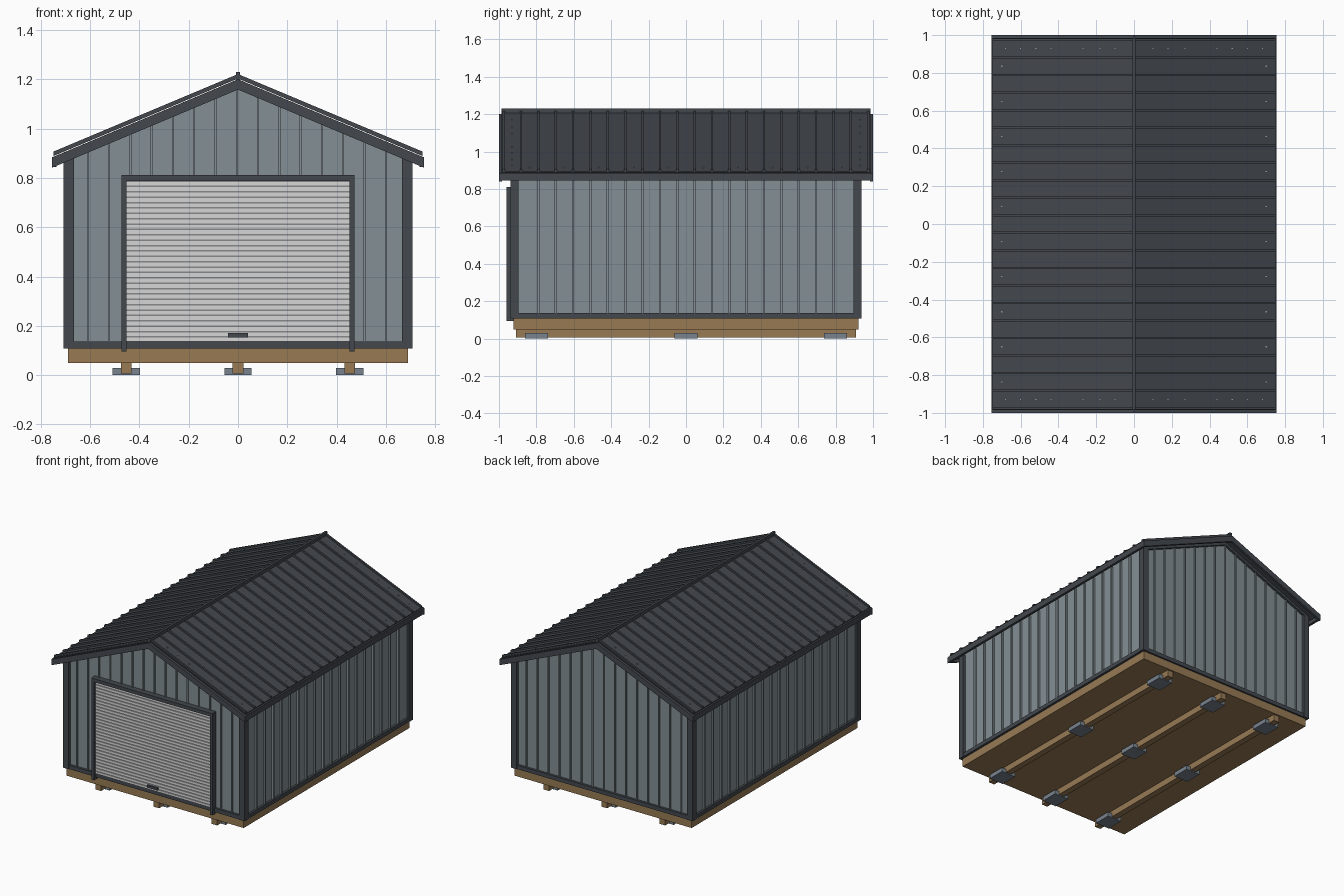
import bpy, bmesh, math
from mathutils import Matrix, Vector

if "Cube" in bpy.data.objects:
    bpy.data.objects.remove(bpy.data.objects["Cube"])


def lin(c):
    c /= 255
    return c / 12.92 if c <= 0.04045 else ((c + 0.055) / 1.055) ** 2.4


def material(name, r, g, b):
    m = bpy.data.materials.new(name)
    m.diffuse_color = (lin(r), lin(g), lin(b), 1)
    m.use_nodes = True
    m.node_tree.nodes["Principled BSDF"].inputs["Base Color"].default_value = m.diffuse_color
    return m


WALL = material("blue_grey_siding", 131, 143, 148)
TRIM = material("charcoal_metal", 67, 72, 78)
WOOD = material("timber", 151, 122, 84)
SLAT = material("light_shutter", 214, 214, 214)
GAP = material("shutter_groove", 135, 136, 138)
BLOCK = material("concrete_block", 120, 132, 143)
SCREW = material("screw_grey", 150, 155, 160)


def finish(name, bm, mat):
    bmesh.ops.recalc_face_normals(bm, faces=bm.faces)
    me = bpy.data.meshes.new(name)
    bm.to_mesh(me)
    bm.free()
    me.materials.append(mat)
    ob = bpy.data.objects.new(name, me)
    bpy.context.collection.objects.link(ob)
    return ob


def boxes(name, mat, items):
    """Each item is (x0, x1, y0, y1, z0, z1)."""
    bm = bmesh.new()
    for x0, x1, y0, y1, z0, z1 in items:
        mid = Vector(((x0 + x1) / 2, (y0 + y1) / 2, (z0 + z1) / 2))
        size = Matrix.Diagonal((x1 - x0, y1 - y0, z1 - z0, 1))
        bmesh.ops.create_cube(bm, size=1, matrix=Matrix.Translation(mid) @ size)
    return finish(name, bm, mat)


def prisms(name, mat, items):
    """Each item is (xz outline, y0, y1)."""
    bm = bmesh.new()
    for pts, y0, y1 in items:
        a = [bm.verts.new((x, y0, z)) for x, z in pts]
        b = [bm.verts.new((x, y1, z)) for x, z in pts]
        bm.faces.new(a)
        bm.faces.new(b[::-1])
        for i in range(len(a)):
            j = (i + 1) % len(a)
            bm.faces.new((a[i], a[j], b[j], b[i]))
    return finish(name, bm, mat)


SLOPE = 0.42


def slope_band(side, top, thick, reach):
    """Outline of one sloping roof layer, from the ridge to the eave."""
    drop = SLOPE * reach
    return [(0, top), (side * reach, top - drop),
            (side * reach, top - drop - thick), (0, top - thick)]


SIDES = (-1, 1)


def span(s, a, b):
    return (min(s * a, s * b), max(s * a, s * b))


# Foundation: blocks, skids and floor platform
skid_x = (-0.453, 0, 0.453)
boxes("foundation_blocks", BLOCK,
      [(x - 0.055, x + 0.055, y - 0.062, y + 0.062, 0, 0.03)
       for x in skid_x for y in (-0.8, 0, 0.8)])
boxes("floor_skids", WOOD,
      [(x - 0.022, x + 0.022, -0.91, 0.91, 0.006, 0.05) for x in skid_x])
boxes("floor_platform", WOOD, [(-0.69, 0.69, -0.922, 0.922, 0.05, 0.108)])

# Gabled body
prisms("wall_body", WALL, [([(-0.69, 0.108), (0.69, 0.108), (0.69, 0.895),
                             (0, 1.185), (-0.69, 0.895)], -0.918, 0.918)])

# Siding ribs on gable ends and long walls
gable_x = [-0.609 + i * 0.0863 for i in range(15)]
boxes("gable_siding_ribs", WALL,
      [(x - 0.004, x + 0.004, *span(s, 0.91, 0.928), 0.11,
        1.175 - SLOPE * (abs(x) + 0.004))
       for x in gable_x for s in SIDES])
rib_y = [-0.882 + i * 0.0928 for i in range(20)]
boxes("side_siding_ribs", WALL,
      [(*span(s, 0.68, 0.702), y - 0.006, y + 0.006, 0.11, 0.88)
       for y in rib_y[1:-1] for s in SIDES])

# Corner and base trim
boxes("corner_trim", TRIM,
      [(*span(sx, 0.665, 0.708), *span(sy, 0.895, 0.938), 0.108, 0.88)
       for sx in SIDES for sy in SIDES])
boxes("base_trim", TRIM,
      [(-0.67, 0.67, *span(s, 0.91, 0.934), 0.108, 0.136) for s in SIDES]
      + [(*span(s, 0.68, 0.706), -0.9, 0.9, 0.108, 0.136) for s in SIDES])

# Roll-up door
boxes("door_frame", TRIM,
      [(*span(s, 0.452, 0.472), -0.96, -0.915, 0.095, 0.812) for s in SIDES]
      + [(-0.46, 0.46, -0.96, -0.915, 0.788, 0.812)])
boxes("door_backing", GAP, [(-0.455, 0.455, -0.936, -0.915, 0.136, 0.79)])
pitch = 0.654 / 30
boxes("door_slats", SLAT,
      [(-0.452, 0.452, -0.942, -0.93, 0.136 + i * pitch,
        0.136 + i * pitch + 0.016) for i in range(30)])
boxes("door_handle", TRIM, [(-0.04, 0.04, -0.956, -0.94, 0.153, 0.17)])

# Roof deck, sheet metal, standing seams and edge boards
prisms("roof_deck", TRIM,
       [(slope_band(s, 1.196, 0.016, 0.742), -0.986, 0.986) for s in SIDES])
prisms("roof_sheet", TRIM,
       [(slope_band(s, 1.209, 0.006, 0.748), -0.986, 0.986) for s in SIDES])
prisms("roof_seams", TRIM,
       [(slope_band(s, 1.221, 0.014, 0.748), y - 0.006, y + 0.006)
        for s in SIDES for y in rib_y + [-0.975, 0.975]])
prisms("rake_boards", TRIM,
       [(slope_band(s, 1.2, 0.042, 0.755), *span(e, 0.984, 1.0))
        for s in SIDES for e in SIDES])
# Frieze strips where the gable walls meet the roof
prisms("gable_frieze", TRIM,
       [(slope_band(s, 1.186, 0.026, 0.70), *span(e, 0.91, 0.934))
        for s in SIDES for e in SIDES])
boxes("eave_fascia", TRIM,
      [(*span(s, 0.737, 0.755), -0.986, 0.986, 0.845, 0.885) for s in SIDES])
boxes("ridge_cap", TRIM, [(-0.008, 0.008, -0.986, 0.986, 1.195, 1.23)])


# Roof screws along eaves and gable edges
def screw(x, y):
    z = 1.209 - SLOPE * abs(x)
    return (x - 0.003, x + 0.003, y - 0.003, y + 0.003, z - 0.003, z + 0.004)


screws = [screw(s * 0.7, y + 0.0464) for s in SIDES for y in rib_y[:-1:2]]
screws += [screw(s * x, e * 0.93) for s in SIDES for e in SIDES
           for x in (0.1, 0.18, 0.27, 0.44, 0.52, 0.6, 0.68)]
boxes("roof_screws", SCREW, screws)
